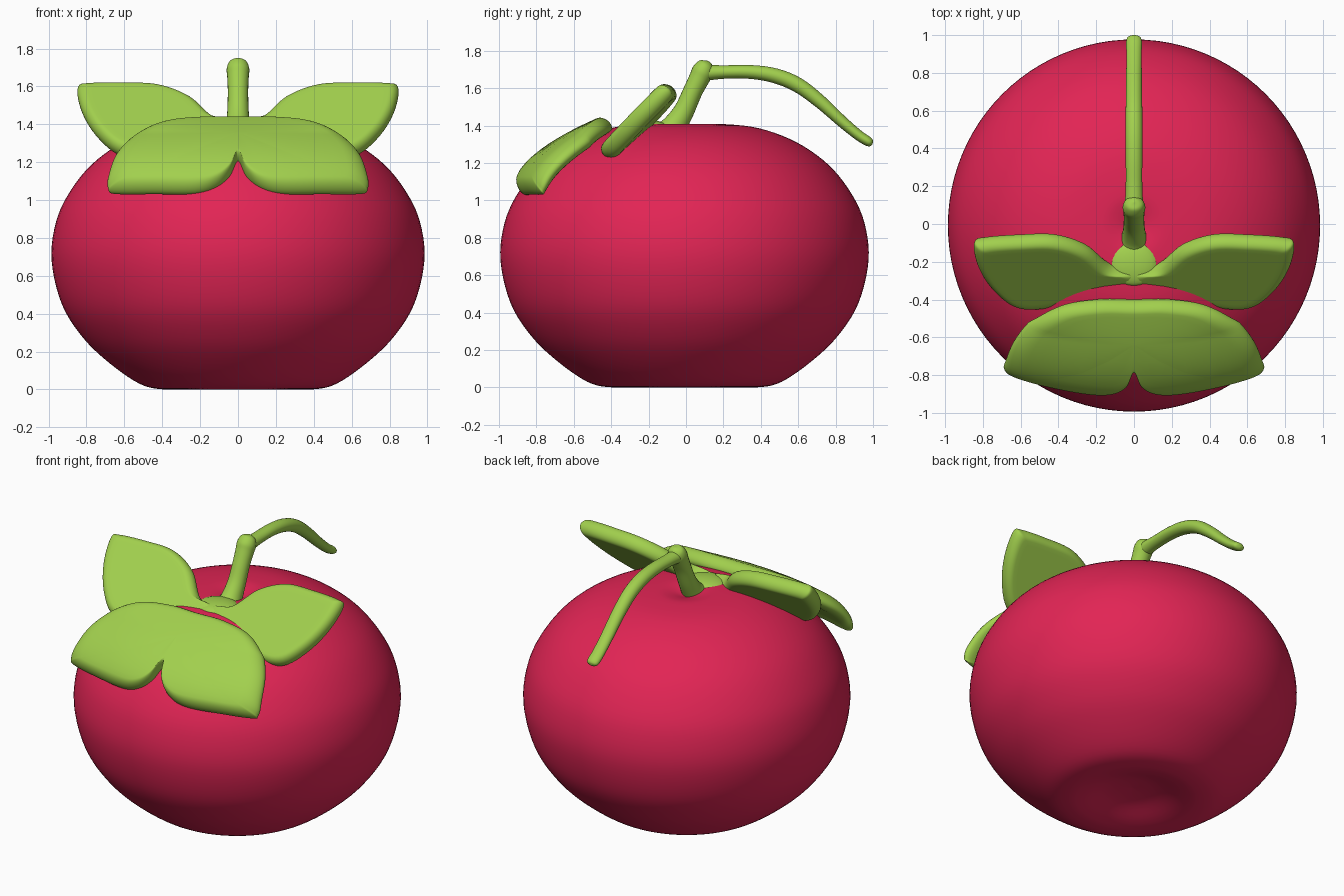
import bpy, bmesh, math
from mathutils import Vector

if "Cube" in bpy.data.objects:
    bpy.data.objects.remove(bpy.data.objects["Cube"])


def material(name, rgb):
    m = bpy.data.materials.new(name)
    m.diffuse_color = (*rgb, 1)
    m.use_nodes = True
    m.node_tree.nodes["Principled BSDF"].inputs["Base Color"].default_value = m.diffuse_color
    return m


RED = material("crimson", (0.76, 0.018, 0.09))
GREEN = material("leaf green", (0.36, 0.63, 0.075))


def spline(pts, steps, closed=False):
    """Catmull-Rom curve through points of any dimension."""
    n = len(pts)
    out = []
    for i in range(n if closed else n - 1):
        if closed:
            q = [pts[(i + k) % n] for k in (-1, 0, 1, 2)]
        else:
            q = [pts[min(max(i + k, 0), n - 1)] for k in (-1, 0, 1, 2)]
        for s in range(steps):
            t = s / steps
            out.append(tuple(0.5 * (2 * b + (c - a) * t + (2 * a - 5 * b + 4 * c - d) * t * t
                                    + (3 * b - a - 3 * c + d) * t ** 3)
                             for a, b, c, d in zip(*q)))
    if not closed:
        out.append(tuple(pts[-1]))
    return out


def loft(name, rings, mat):
    """Skin a list of equal vertex rings, closing both ends."""
    bm = bmesh.new()
    loops = [[bm.verts.new(p) for p in r] for r in rings]
    n = len(loops[0])
    for a, b in zip(loops, loops[1:]):
        for i in range(n):
            j = (i + 1) % n
            bm.faces.new((a[i], a[j], b[j], b[i]))
    bm.faces.new(loops[0][::-1])
    bm.faces.new(loops[-1])
    bmesh.ops.remove_doubles(bm, verts=bm.verts, dist=1e-5)
    bmesh.ops.recalc_face_normals(bm, faces=bm.faces)
    for f in bm.faces:
        f.smooth = True
    me = bpy.data.meshes.new(name)
    bm.to_mesh(me)
    bm.free()
    me.materials.append(mat)
    ob = bpy.data.objects.new(name, me)
    bpy.context.collection.objects.link(ob)
    return ob


def leaf(name, outline, centre, depth, normal, half):
    """Curved plate with a rounded rim; outline is in front view (x, z)."""
    edge = spline(outline, 6, True)
    nrm = Vector(normal).normalized()
    rim = 0.16
    prof = [(s, half) for s in (0.02, 0.2, 0.4, 0.6, 0.75)]
    prof += [(1 - rim + rim * math.sin(a), half * math.cos(a))
             for a in [math.pi / 2 * k / 7 for k in range(8)]]
    prof += [(s, -h) for s, h in prof[-2::-1]]
    rings = []
    for s, h in prof:
        ring = []
        for x, z in edge:
            px = centre[0] + (x - centre[0]) * s
            pz = centre[1] + (z - centre[1]) * s
            ring.append(Vector((px, depth(px, pz), pz)) + nrm * h)
        rings.append(ring)
    return loft(name, rings, GREEN)


def tube(name, path):
    """Sweep in the y-z plane; path rows are (y, z, side radius, in-plane radius)."""
    pts = spline(path, 6)
    rings = []
    for i, (y, z, rx, rn) in enumerate(pts):
        a, b = pts[max(i - 1, 0)], pts[min(i + 1, len(pts) - 1)]
        t = Vector((0, b[0] - a[0], b[1] - a[1])).normalized()
        n = Vector((0, -t.z, t.y))
        rings.append([Vector((0, y, z)) + Vector((1, 0, 0)) * rx * math.cos(u) + n * rn * math.sin(u)
                      for u in [math.tau * k / 24 for k in range(24)]])
    return loft(name, rings, GREEN)


# Fruit body: revolved profile with dimples at top and bottom
profile = [(0.002, .07), (.15, .055), (.3, .012), (.4, 0.001), (.52, .03), (.68, .14), (.82, .275),
           (.93, .45), (.984, .68), (.962, .88), (.89, 1.04), (.77, 1.19), (.6, 1.31),
           (.4, 1.385), (.2, 1.408), (.1, 1.40), (.002, 1.37)]
loft("fruit_body", [[(r * math.cos(u), -0.008 + r * math.sin(u), z)
                     for u in [math.tau * k / 96 for k in range(96)]]
                    for r, z in spline(profile, 5)], RED)


# Front leaf: broad plate with a notch, bent over the front shoulder
def front_depth(x, z):
    d = max(1.42 - z, 0)
    return -.4 - 2.375 * d + 2.8 * d * d + .26 * x * x * min(1, d / .1)


half_edge = [(.2, 1.415), (.4, 1.395), (.54, 1.335), (.64, 1.24), (.685, 1.12), (.685, 1.06),
             (.655, 1.045), (.45, 1.045), (.23, 1.045), (.12, 1.075), (.045, 1.135)]
front_outline = ([(0, 1.415)] + half_edge + [(0, 1.215)]
                 + [(-x, z) for x, z in reversed(half_edge)])
leaf("front_leaf", front_outline, (0, 1.32), front_depth, (0, -.65, .76), .05)

# Pair of raised side leaves, mirrored
side_outline = [(-.02, 1.39), (.12, 1.42), (.25, 1.53), (.42, 1.593), (.62, 1.603), (.80, 1.60),
                (.848, 1.58), (.82, 1.46), (.74, 1.34), (.62, 1.25), (.45, 1.24),
                (.2, 1.29), (-.02, 1.34)]
side = leaf("side_leaves", side_outline, (.5, 1.42),
            lambda x, z: -.04 + (z - 1.6) - .06 * abs(x), (0, -.7, .7), .052)
side.modifiers.new("mirror", 'MIRROR')

# Small hub joining leaves and stem
loft("leaf_hub", [[(.13 * math.cos(v) * math.cos(u), -.21 + .12 * math.cos(v) * math.sin(u),
                    1.39 + .04 * math.sin(v)) for u in [math.tau * k / 24 for k in range(24)]]
                  for v in [math.pi * (k / 12 - .5) for k in range(13)]], GREEN)

# Upright stem with a rounded knob
tube("stem", [(-.10, 1.35, .08, .08), (-.06, 1.40, .064, .066), (-.01, 1.48, .056, .055),
              (.035, 1.58, .054, .052), (.07, 1.65, .057, .055), (.09, 1.69, .06, .058),
              (.105, 1.722, .05, .046), (.113, 1.738, .03, .028), (.116, 1.746, .002, .002)])

# Drooping tail of the stem
tube("stem_tail", [(.08, 1.68, .05, .045), (.2, 1.686, .044, .036), (.35, 1.686, .044, .037),
                   (.48, 1.665, .045, .04), (.6, 1.615, .044, .04), (.72, 1.525, .042, .036),
                   (.83, 1.425, .041, .031), (.92, 1.35, .041, .028), (.97, 1.317, .041, .026),
                   (.99, 1.304, .03, .018), (.997, 1.30, .002, .002)])
